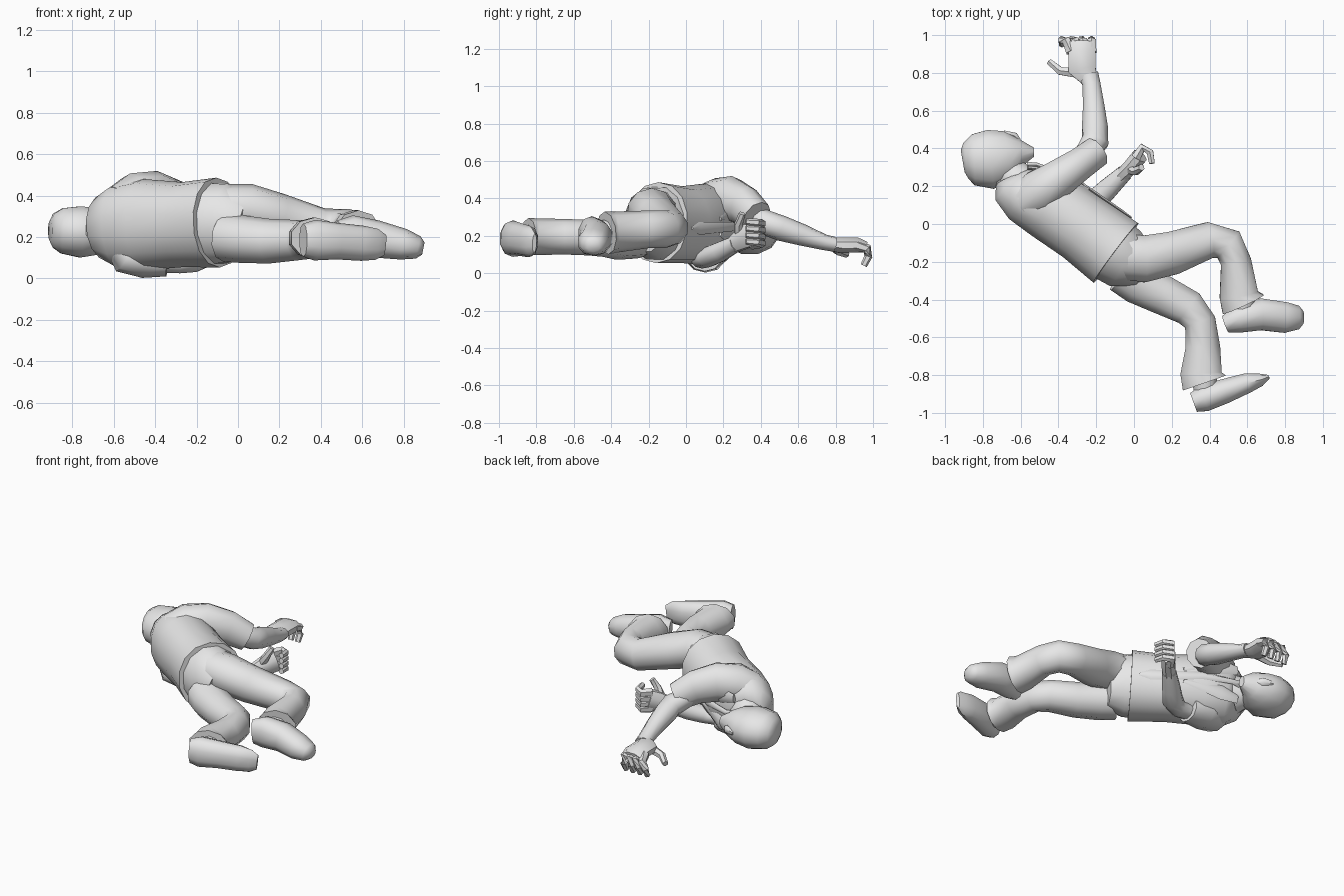
import bpy
import bmesh
import math
from mathutils import Vector

default_cube = bpy.data.objects.get("Cube")
if default_cube:
    bpy.data.objects.remove(default_cube, do_unlink=True)

UP = Vector((0, 0, 1))
SPINE = Vector((.8, -.6, 0))    # from neck to hips
CHEST = Vector((.6, .8, 0))     # out of the chest

grey = bpy.data.materials.new("plain grey")
grey.use_nodes = True
colour = (.8, .8, .8, 1)
grey.diffuse_color = colour
grey.node_tree.nodes["Principled BSDF"].inputs["Base Color"].default_value = colour


def ring(x, y, z, side, tall=None):
    """One cross-section: centre, half size sideways, half size upwards."""
    return Vector((x, y, z)), side, side if tall is None else tall


def body_ring(along, out, z, side, tall):
    """A cross-section placed along the spine and out of the chest."""
    centre = SPINE * along + CHEST * out
    return ring(centre.x, centre.y, z, side, tall)


def signed_power(value, power):
    return math.copysign(abs(value) ** power, value)


def loft(name, rings, sides=10, roundness=1.0, sharp_angle=50):
    """Skin a row of elliptical cross-sections and close both ends."""
    mesh = bpy.data.meshes.new(name)
    bm = bmesh.new()
    loops = []
    for index, (centre, side, tall) in enumerate(rings):
        before = rings[max(index - 1, 0)][0]
        after = rings[min(index + 1, len(rings) - 1)][0]
        tangent = (after - before).normalized()
        across = tangent.cross(UP).normalized()
        upward = across.cross(tangent)
        loop = []
        for step in range(sides):
            angle = math.tau * (step + .5) / sides
            offset = (across * side * signed_power(math.cos(angle), roundness)
                      + upward * tall * signed_power(math.sin(angle), roundness))
            loop.append(bm.verts.new(centre + offset))
        loops.append(loop)
    for first, second in zip(loops, loops[1:]):
        for step in range(sides):
            following = (step + 1) % sides
            bm.faces.new((first[step], first[following], second[following], second[step]))
    bm.faces.new(loops[0])
    bm.faces.new(loops[-1])
    bmesh.ops.recalc_face_normals(bm, faces=bm.faces)
    bm.to_mesh(mesh)
    bm.free()
    mesh.materials.append(grey)
    part = bpy.data.objects.new(name, mesh)
    bpy.context.collection.objects.link(part)
    bpy.ops.object.select_all(action="DESELECT")
    part.select_set(True)
    bpy.context.view_layer.objects.active = part
    bpy.ops.object.shade_smooth_by_angle(angle=math.radians(sharp_angle))


def finger(name, points, thickness):
    """A tapered finger through a few points."""
    last = len(points) - 1
    loft(name, [ring(*point, thickness * (1 - .4 * index / last))
                for index, point in enumerate(points)], sides=6)


# Jacket, from collar to hem
loft("jacket", [
    body_ring(-.66, -.20, .24, .09, .10),
    body_ring(-.635, -.215, .245, .13, .16),
    body_ring(-.56, -.22, .25, .16, .205),
    body_ring(-.42, -.19, .26, .19, .22),
    body_ring(-.2, -.18, .26, .19, .205),
    body_ring(.015, -.18, .27, .202, .217),
], sides=14, roundness=.95)

# Pelvis below the hem
loft("pelvis", [
    body_ring(-.05, -.18, .265, .185, .205),
    body_ring(.07, -.175, .265, .172, .197),
    body_ring(.17, -.15, .25, .115, .14),
], sides=12)

# Shirt collar, lapels and tie
loft("collar", [
    body_ring(-.70, -.17, .24, .085, .085),
    body_ring(-.63, -.19, .24, .115, .125),
], sides=12)
for label, way in (("upper", 1), ("lower", -1)):
    loft(label + "_lapel", [
        body_ring(-.63, -.10, .25 + way * .10, .012, .03),
        body_ring(-.53, -.04, .25 + way * .09, .012, .05),
        body_ring(-.3, .002, .25 + way * .04, .01, .012),
    ], sides=6)
loft("tie", [
    body_ring(-.64, -.09, .25, .02, .025),
    body_ring(-.6, -.06, .25, .015, .018),
    body_ring(-.42, .002, .25, .01, .025),
    body_ring(-.1, .015, .24, .01, .035),
    body_ring(-.03, .018, .24, .006, .008),
], sides=6)

# Head, neck and nose
loft("neck", [
    ring(-.74, .29, .23, .08),
    ring(-.66, .225, .235, .075),
    ring(-.58, .17, .24, .085),
])
loft("head", [
    ring(-.907, .332, .23, .06, .05),
    ring(-.89, .335, .23, .1, .085),
    ring(-.85, .34, .23, .14, .113),
    ring(-.76, .342, .225, .162, .128),
    ring(-.66, .36, .225, .14, .11),
    ring(-.6, .38, .225, .075, .085),
    ring(-.53, .38, .225, .025, .035),
], sides=12)
loft("nose", [
    ring(-.69, .485, .225, .012, .015),
    ring(-.63, .465, .225, .022, .028),
    ring(-.61, .44, .225, .015, .02),
], sides=6)

# Upper arm: sleeve, forearm and hand
loft("upper_sleeve", [
    ring(-.58, .11, .35, .10, .1),
    ring(-.5, .17, .385, .125, .125),
    ring(-.4, .24, .395, .105, .125),
    ring(-.29, .315, .36, .09, .11),
    ring(-.2, .38, .30, .085, .09),
])
loft("upper_forearm", [
    ring(-.27, .35, .31, .06),
    ring(-.205, .44, .265, .075, .068),
    ring(-.207, .51, .24, .072, .068),
    ring(-.213, .62, .205, .06, .058),
    ring(-.225, .74, .165, .05, .042),
    ring(-.24, .79, .155, .055, .04),
])
loft("upper_palm", [
    ring(-.235, .76, .155, .045, .035),
    ring(-.275, .82, .15, .08, .045),
    ring(-.275, .92, .15, .078, .043),
    ring(-.275, .965, .14, .068, .03),
], sides=8)
for number in range(4):
    x = -.225 - .036 * number
    lean = .016 * number
    finger("upper_finger", [(x, .91, .15), (x - lean / 2, .97, .13),
                            (x - lean, .975, .09), (x - lean, .95, .04)], .03)
finger("upper_thumb", [(-.30, .80, .14), (-.39, .81, .12), (-.45, .86, .10)], .03)

# Lower arm: sleeve, bent elbow, forearm and hand
loft("lower_sleeve", [
    ring(-.58, .08, .16, .07, .06),
    ring(-.55, .09, .11, .11, .085),
    ring(-.45, .105, .09, .11, .088),
    ring(-.34, .10, .08, .09, .07),
])
loft("lower_forearm", [
    ring(-.4, .10, .085, .06, .055),
    ring(-.28, .085, .075, .06, .05),
    ring(-.21, .115, .085, .065, .055),
    ring(-.14, .185, .115, .058, .055),
    ring(-.05, .27, .16, .045, .045),
])
loft("lower_palm", [
    ring(-.07, .25, .15, .04, .045),
    ring(-.01, .31, .19, .045, .065),
    ring(.03, .36, .21, .045, .07),
], sides=8)
for number in range(4):
    z = .155 + .035 * number
    finger("lower_finger", [(.01, .35, z), (.045, .405, z + .005),
                            (.085, .38, z + .01), (.095, .32, z + .015)], .029)
finger("lower_thumb", [(-.02, .29, .21), (.01, .28, .26), (.04, .30, .32)], .03)

# Trousers: thigh, knee, flared and slanted cuff
loft("upper_trouser_leg", [
    ring(-.07, -.17, .34, .13, .115),
    ring(.05, -.185, .335, .13, .122),
    ring(.2, -.155, .295, .12, .115),
    ring(.4, -.085, .24, .10, .10),
    ring(.5, -.11, .235, .095, .10),
    ring(.54, -.2, .235, .085, .10),
    ring(.555, -.375, .22, .108, .11),
    ring(.578, -.425, .215, .125, .115),
], sides=10)
loft("lower_trouser_leg", [
    ring(-.06, -.255, .2, .12, .12),
    ring(.02, -.31, .19, .12, .115),
    ring(.15, -.375, .18, .11, .108),
    ring(.29, -.445, .185, .10, .097),
    ring(.35, -.52, .19, .088, .095),
    ring(.365, -.65, .195, .096, .095),
    ring(.355, -.79, .195, .115, .098),
    ring(.373, -.842, .195, .127, .1),
], sides=10)

# Shoes, heel to toe, with ankles inside the cuffs
loft("upper_shoe", [
    ring(.485, -.53, .2, .048, .08),
    ring(.55, -.505, .205, .075, .1),
    ring(.67, -.478, .19, .088, .09),
    ring(.8, -.495, .165, .085, .075),
    ring(.87, -.495, .15, .065, .055),
    ring(.895, -.495, .145, .035, .03),
], sides=10, roundness=.9)
loft("lower_shoe", [
    ring(.315, -.945, .185, .055, .08),
    ring(.37, -.925, .185, .072, .098),
    ring(.48, -.885, .18, .068, .088),
    ring(.6, -.842, .17, .055, .085),
    ring(.67, -.825, .165, .035, .075),
    ring(.71, -.81, .16, .012, .05),
], sides=10, roundness=.9)
loft("upper_ankle", [ring(.57, -.36, .22, .07), ring(.575, -.48, .21, .07)])
loft("lower_ankle", [ring(.37, -.78, .195, .07), ring(.38, -.9, .185, .065)])
